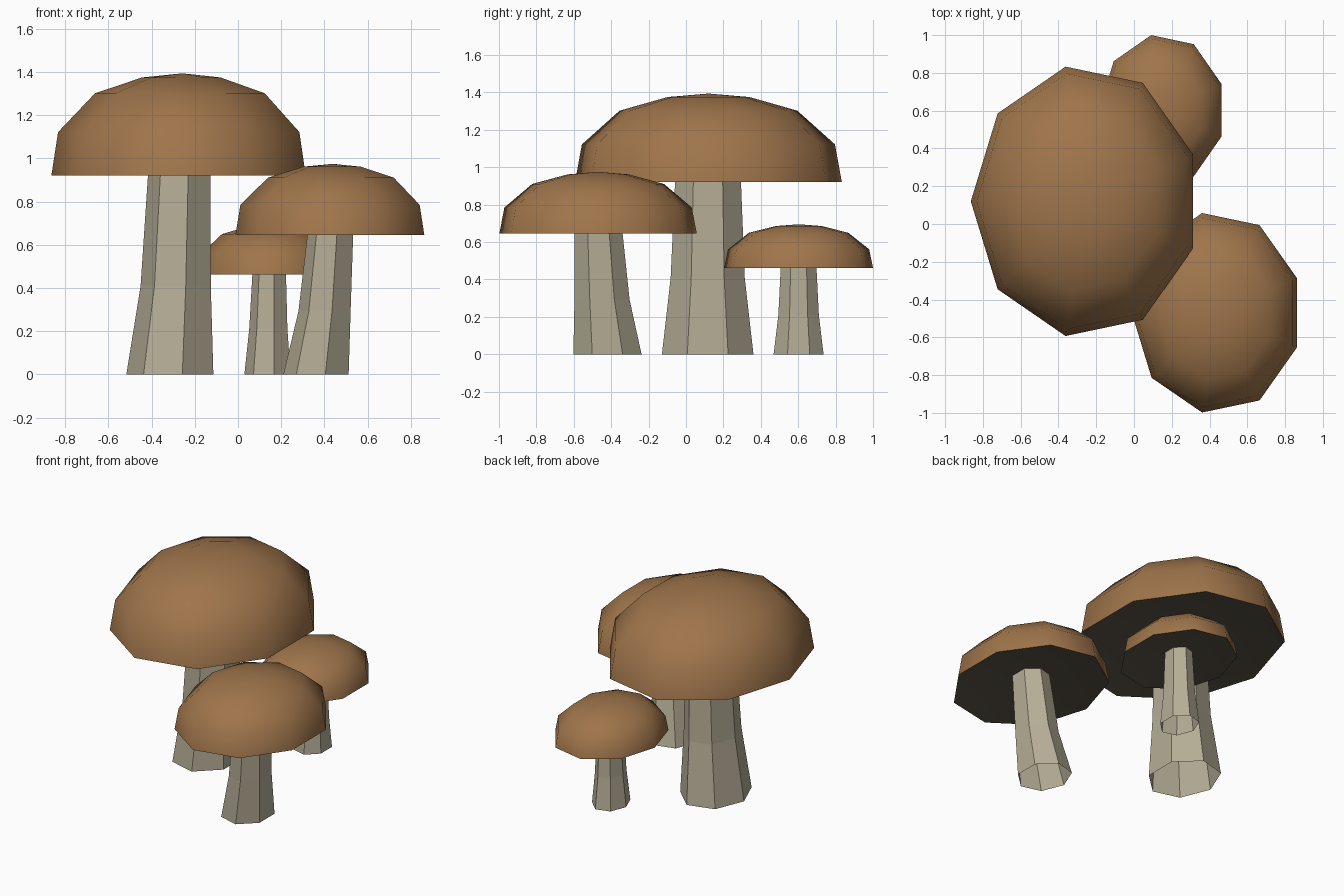
import bpy, bmesh, math

if "Cube" in bpy.data.objects:
    bpy.data.objects.remove(bpy.data.objects["Cube"])


def material(name, rgb):
    """Flat colour from 0-255 display values."""
    lin = [((c / 255 + 0.055) / 1.055) ** 2.4 for c in rgb]
    m = bpy.data.materials.new(name)
    m.diffuse_color = (*lin, 1)
    m.use_nodes = True
    m.node_tree.nodes["Principled BSDF"].inputs["Base Color"].default_value = m.diffuse_color
    return m


CAP = material("cap brown", (159, 117, 75))
GILLS = material("dark underside", (92, 85, 71))
STEM = material("stem beige", (181, 173, 150))


def ring(bm, sides, cx, cy, z, rx, ry):
    """Oval ring of vertices with one corner on the -x side."""
    angles = [math.pi + math.tau * i / sides for i in range(sides)]
    return [bm.verts.new((cx + rx * math.cos(a), cy + ry * math.sin(a), z)) for a in angles]


def bridge(bm, low, high):
    n = len(low)
    return [bm.faces.new((low[i], low[(i + 1) % n], high[(i + 1) % n], high[i]))
            for i in range(n)]


def finish(bm, name, mats):
    me = bpy.data.meshes.new(name)
    bm.to_mesh(me)
    bm.free()
    for m in mats:
        me.materials.append(m)
    ob = bpy.data.objects.new(name, me)
    bpy.context.collection.objects.link(ob)
    return ob


# Dome profile: (radius fraction, height fraction)
DOME = [(1, 0), (0.949, 0.424), (0.667, 0.805), (0.308, 0.96)]


def cap(name, cx, cy, z, rx, ry, h):
    bm = bmesh.new()
    rings = [ring(bm, 9, cx, cy, z + h * t, rx * r, ry * r) for r, t in DOME]
    for a, b in zip(rings, rings[1:]):
        bridge(bm, a, b)
    tip = bm.verts.new((cx, cy, z + h))
    for i in range(9):
        bm.faces.new((rings[-1][i], rings[-1][(i + 1) % 9], tip))
    # dark underside, a shallow hollow cone with a sharp rim
    hollow = bm.verts.new((cx, cy, z + 0.24 * h))
    for i in range(9):
        f = bm.faces.new((rings[0][(i + 1) % 9], rings[0][i], hollow))
        f.material_index = 1
    for f in bm.faces:
        f.smooth = True
    for i in range(9):
        bm.edges.get((rings[0][i], rings[0][(i + 1) % 9])).smooth = False
    finish(bm, name, [CAP, GILLS])


def stem(name, sections):
    """Open seven-sided stem through sections of (cx, cy, z, rx, ry)."""
    bm = bmesh.new()
    rings = [ring(bm, 7, *s) for s in sections]
    for a, b in zip(rings, rings[1:]):
        bridge(bm, a, b)
    finish(bm, name, [STEM])


# Large mushroom
cap("large_cap", -0.257, 0.12, 0.922, 0.607, 0.724, 0.472)
stem("large_stem", [(-0.305, 0.116, 0, 0.212, 0.251),
                    (-0.28, 0.116, 0.41, 0.171, 0.203),
                    (-0.262, 0.118, 1.01, 0.149, 0.177)])

# Medium mushroom
cap("medium_cap", 0.439, -0.47, 0.645, 0.451, 0.536, 0.33)
stem("medium_stem", [(0.369, -0.42, 0, 0.159, 0.187),
                     (0.407, -0.449, 0.293, 0.127, 0.151),
                     (0.437, -0.471, 0.705, 0.109, 0.129)])

# Small mushroom
cap("small_cap", 0.149, 0.602, 0.462, 0.335, 0.404, 0.233)
stem("small_stem", [(0.142, 0.602, 0, 0.1125, 0.137),
                    (0.145, 0.602, 0.21, 0.093, 0.111),
                    (0.149, 0.602, 0.505, 0.08, 0.096)])
